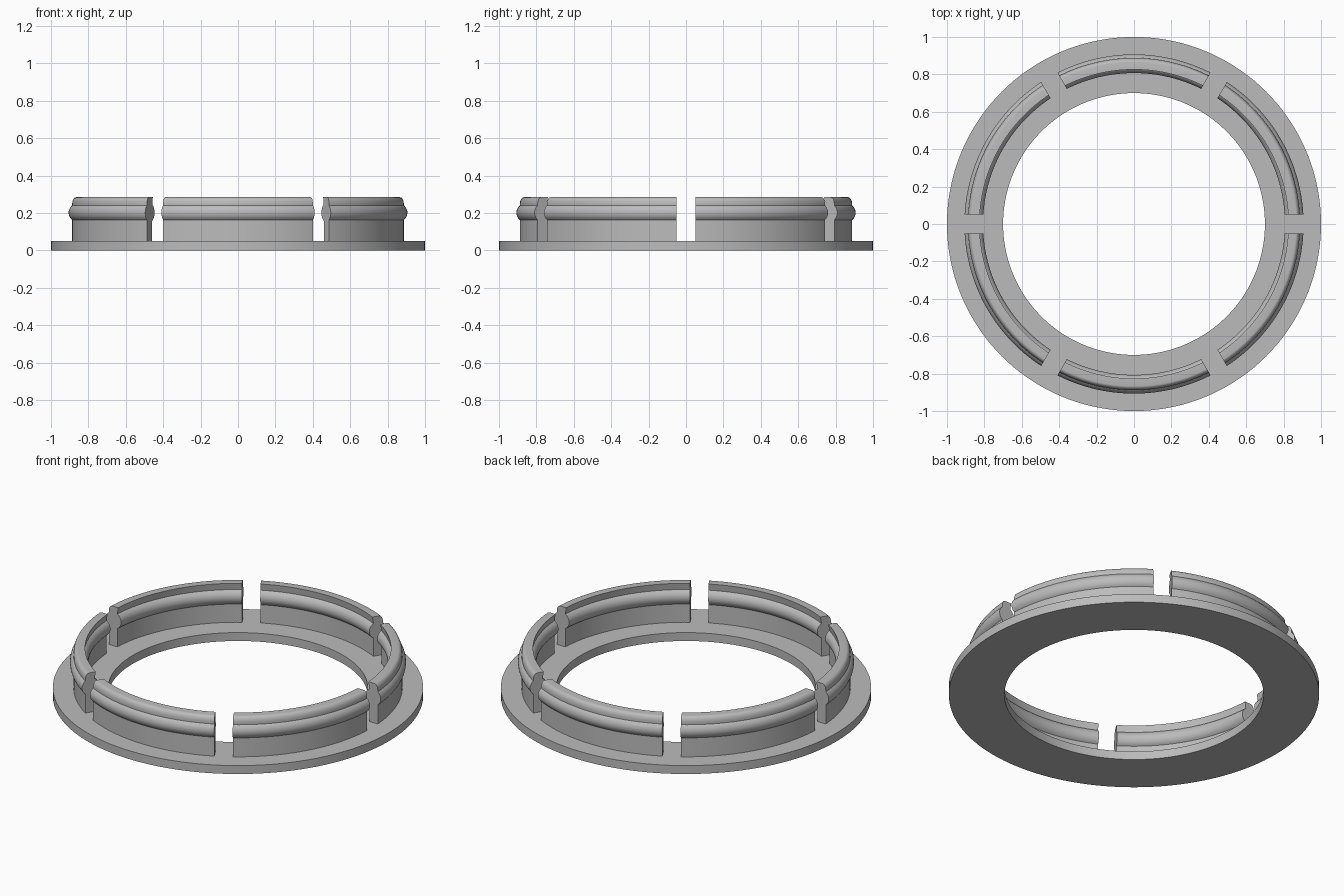
import bpy, bmesh
from math import sin, cos, asin, sqrt, pi, radians

cube = bpy.data.objects.get("Cube")
if cube:
    bpy.data.objects.remove(cube, do_unlink=True)

grey = bpy.data.materials.new("light_grey")
grey.use_nodes = True
grey.diffuse_color = (0.5, 0.5, 0.5, 1)
grey.node_tree.nodes["Principled BSDF"].inputs["Base Color"].default_value = (0.5, 0.5, 0.5, 1)


def sweep(name, profile, centre, half_angle, gap, steps, closed):
    """Sweep an (r, z) outline about z; gap is the half width trimmed off each end."""
    bm = bmesh.new()
    rows = []
    for i in range(steps if closed else steps + 1):
        t = 2 * i / steps - 1
        row = []
        for r, z in profile:
            a = centre + t * (half_angle - asin(gap / r))
            row.append(bm.verts.new((r * cos(a), r * sin(a), z)))
        rows.append(row)
    n = len(profile)
    for i in range(steps):
        a, b = rows[i], rows[(i + 1) % len(rows)]
        for j in range(n):
            k = (j + 1) % n
            bm.faces.new((a[j], a[k], b[k], b[j]))
    if not closed:
        bm.faces.new(rows[0])
        bm.faces.new(rows[-1])
    bmesh.ops.recalc_face_normals(bm, faces=bm.faces[:])
    mesh = bpy.data.meshes.new(name)
    bm.to_mesh(mesh)
    bm.free()
    mesh.materials.append(grey)
    ob = bpy.data.objects.new(name, mesh)
    bpy.context.collection.objects.link(ob)
    bpy.ops.object.select_all(action='DESELECT')
    ob.select_set(True)
    bpy.context.view_layer.objects.active = ob
    bpy.ops.object.shade_smooth_by_angle(angle=radians(28))
    return ob


# Flat base flange
sweep("base_flange", [(0.7, 0), (1, 0), (1, 0.05), (0.7, 0.05)], 0, pi, 0, 144, True)

# Clip cross-section: straight wall, round bead on both sides, rounded top outer edge
inner, outer, top = 0.832, 0.888, 0.285
bead_r, bead_z, bead = 0.857, 0.202, 0.05


def bead_arc(wall, side, count=10):
    """Part of the bead circle that sticks out of one wall face, bottom to top."""
    lim = asin(sqrt(bead ** 2 - (wall - bead_r) ** 2) / bead)
    angles = [lim * (2 * i / count - 1) for i in range(count + 1)]
    return [(bead_r + side * bead * cos(a), bead_z + bead * sin(a)) for a in angles]


round_w, round_h = 0.022, 0.035
shoulder = [(outer - round_w + round_w * cos(a), top - round_h + round_h * sin(a))
            for a in [pi / 2 * i / 6 for i in range(7)]]
section = ([(inner, 0.045), (outer, 0.045)] + bead_arc(outer, 1) + shoulder
           + [(inner - 0.006, top)] + bead_arc(inner, -1)[::-1])

# Six clips separated by parallel-sided slots
for i in range(6):
    sweep(f"clip_{i + 1}", section, radians(30 + 60 * i), radians(30), 0.05, 24, False)
